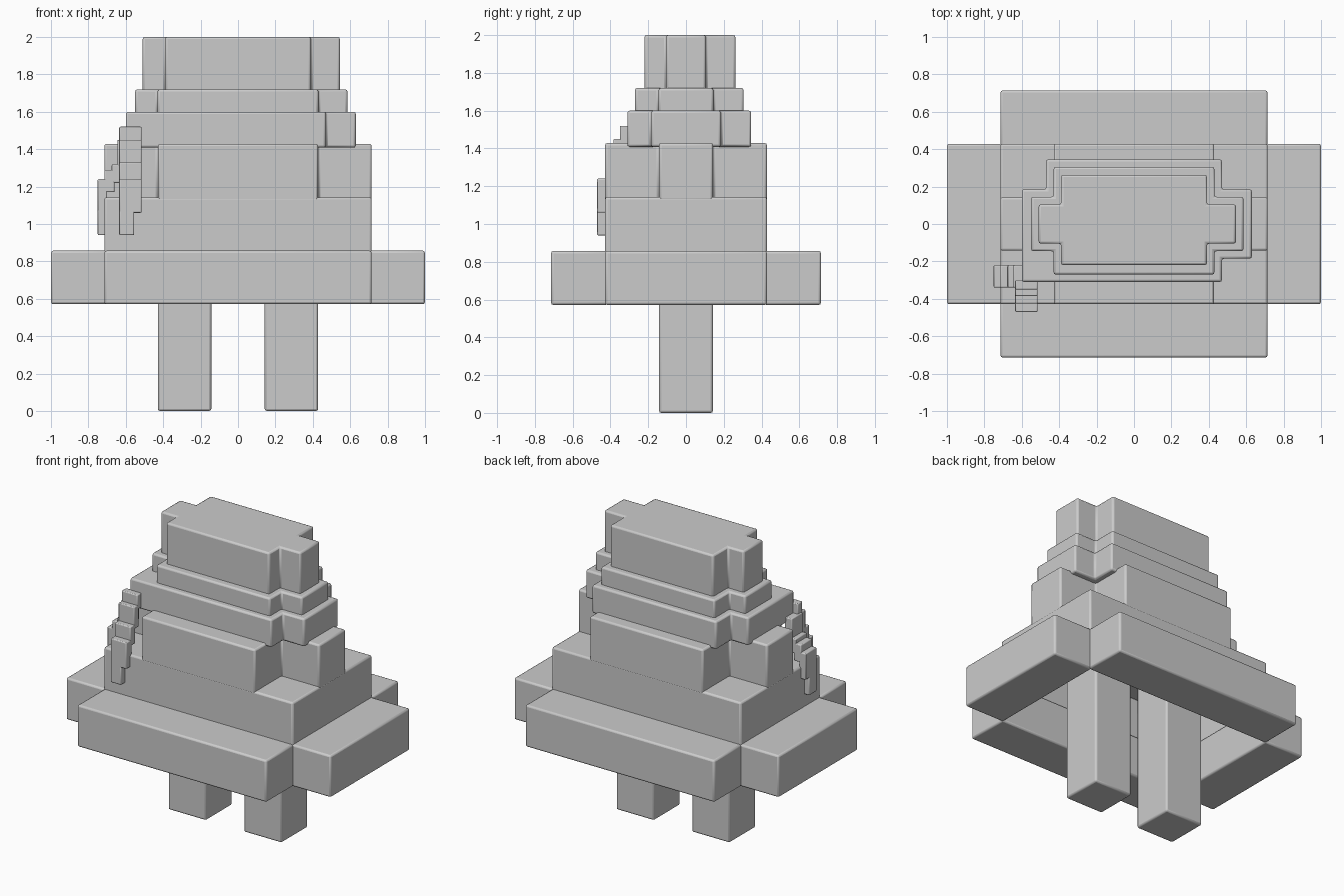
import bpy, bmesh

if "Cube" in bpy.data.objects:
    bpy.data.objects.remove(bpy.data.objects["Cube"])

grey = bpy.data.materials.new("plain_grey")
grey.use_nodes = True
COLOUR = (0.6, 0.6, 0.6, 1)
grey.diffuse_color = COLOUR
grey.node_tree.nodes["Principled BSDF"].inputs["Base Color"].default_value = COLOUR

U = 2 / 7          # size of one block
BASE = 2 * U       # underside of the lowest tier


def prism(name, outline, z0, z1, bevel=0.012, bottom=True):
    """Extrude a flat outline upwards and round its edges."""
    bm = bmesh.new()
    face = bm.faces.new([bm.verts.new((x, y, z0)) for x, y in outline])
    up = bmesh.ops.extrude_face_region(bm, geom=[face], use_keep_orig=True)
    for v in up["geom"]:
        if isinstance(v, bmesh.types.BMVert):
            v.co.z = z1
    bmesh.ops.recalc_face_normals(bm, faces=bm.faces)
    if not bottom:
        bmesh.ops.delete(bm, geom=[face], context="FACES_ONLY")
    mesh = bpy.data.meshes.new(name)
    bm.to_mesh(mesh)
    bm.free()
    mesh.materials.append(grey)
    ob = bpy.data.objects.new(name, mesh)
    bpy.context.collection.objects.link(ob)
    mod = ob.modifiers.new("rounded_edges", "BEVEL")
    mod.width, mod.segments = bevel, 2
    bpy.context.view_layer.objects.active = ob
    bpy.ops.object.select_all(action="DESELECT")
    ob.select_set(True)
    bpy.ops.object.shade_smooth_by_angle()
    return ob


def block(name, x0, x1, y0, y1, z0, z1, **kw):
    return prism(name, [(x0, y0), (x1, y0), (x1, y1), (x0, y1)], z0, z1, **kw)


def cross(name, ax, cx, ay, cy, z0, z1, fill_corner=False):
    """Cross-shaped tier: arms span ax by ay, the core spans cx by cy."""
    (a0, a1), (c0, c1), (b0, b1), (d0, d1) = ax, cx, ay, cy
    front_right = [(a0, d0)] if fill_corner else [(a0, b0), (c0, b0), (c0, d0)]
    outline = front_right + [(c1, d0), (c1, b0), (a1, b0), (a1, b1), (c1, b1),
                             (c1, d1), (c0, d1), (c0, b1), (a0, b1)]
    return prism(name, outline, z0, z1)


# Two trunks, running up into the hollow crown
for side, s in (("left", 1), ("right", -1)):
    block(side + "_trunk", s * U - U / 2, s * U + U / 2, -U / 2, U / 2, 0, 4 * U)

# Open ring of the widest tier
W, D, LAP = 2.5 * U, 1.5 * U, 0.014
for name, s in (("back", 1), ("front", -1)):
    y0, y1 = sorted((s * (D - LAP), s * W))
    block(name + "_skirt", -W, W, y0, y1, BASE, 3 * U)
for name, s in (("left", 1), ("right", -1)):
    x0, x1 = sorted((s * (W - LAP), s))
    block(name + "_skirt", x0, x1, -D, D, BASE, 3 * U)

# Crown tiers
block("lower_crown", -W, W, -D, D, 3 * U - 0.02, 4 * U, bottom=False)
cross("middle_crown", (-W, W), (-D, D), (-U / 2, U / 2), (-D, D), 4 * U - 0.02, 5 * U)
cross("upper_step", (-.60, .63), (-.47, .47), (-.185, .185), (-.31, .345),
      5 * U - 0.02, 1.6, fill_corner=True)
cross("top_step", (-.55, .585), (-.43, .43), (-.145, .145), (-.27, .305), 1.58, 1.72)
cross("top_block", (-.51, .545), (-.39, .39), (-.105, .105), (-.22, .262), 1.70, 2)

# Stepped hanging strip on the front: y range and z range of each step
front_steps = [(-.35, -.30, 1.42, 1.52), (-.385, -.335, 1.30, 1.45),
               (-.425, -.37, 1.20, 1.33), (-.47, -.41, 1.06, 1.24)]
for i, (y0, y1, z0, z1) in enumerate(front_steps):
    block(f"front_strip_{i + 1}", -.635, -.515, y0, y1, z0, z1, bevel=0.006)
block("front_strip_tip", -.635, -.555, -.47, -.41, .94, 1.08, bevel=0.006)

# Stepped hanging strip on the right side: x range and z range of each step
side_steps = [(-.645, -.59, 1.29, 1.45), (-.675, -.625, 1.22, 1.32),
              (-.715, -.66, 1.17, 1.29), (-.75, -.70, 1.06, 1.24)]
for i, (x0, x1, z0, z1) in enumerate(side_steps):
    block(f"side_strip_{i + 1}", x0, x1, -.34, -.22, z0, z1, bevel=0.006)
block("side_strip_tip", -.75, -.70, -.34, -.26, .94, 1.08, bevel=0.006)
